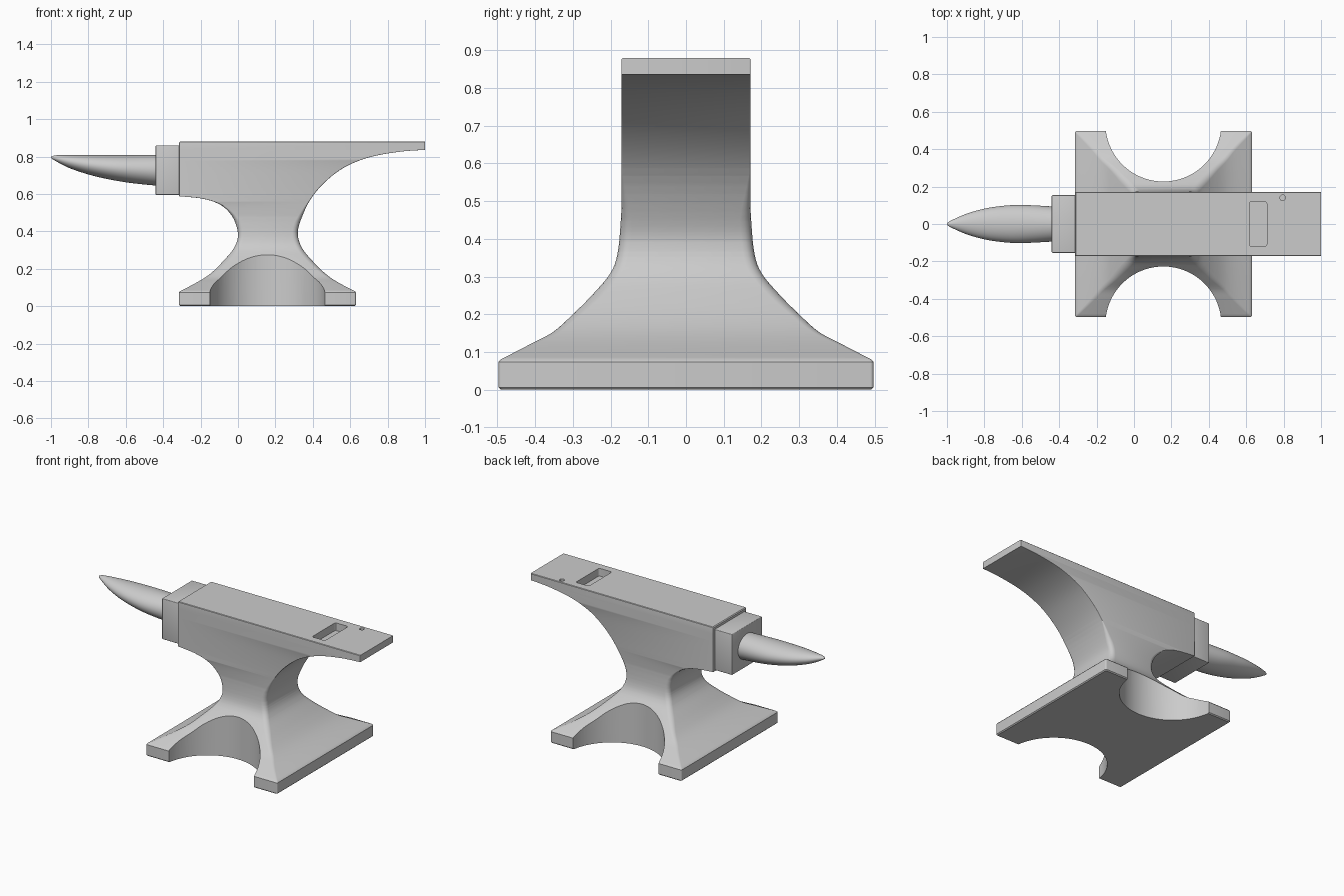
import bpy, bmesh, math

if "Cube" in bpy.data.objects:
    bpy.data.objects.remove(bpy.data.objects["Cube"])


def spline(pts, n=5):
    """Catmull-Rom through 2D points."""
    p = [pts[0]] + pts + [pts[-1]]
    out = []
    for a, b, c, d in zip(p, p[1:], p[2:], p[3:]):
        for i in range(n):
            t = i / n
            out.append(tuple(0.5 * (2 * b[k] + (c[k] - a[k]) * t
                       + (2 * a[k] - 5 * b[k] + 4 * c[k] - d[k]) * t * t
                       + (3 * b[k] - a[k] - 3 * c[k] + d[k]) * t ** 3) for k in (0, 1)))
    return out + [pts[-1]]


def sample(curve, z):
    for (z0, v0), (z1, v1) in zip(curve, curve[1:]):
        if z <= z1:
            return v0 if z1 - z0 < 1e-9 else v0 + (v1 - v0) * max(0, (z - z0) / (z1 - z0))
    return curve[-1][1]


def new_object(name, bm):
    bmesh.ops.recalc_face_normals(bm, faces=bm.faces)
    me = bpy.data.meshes.new(name)
    bm.to_mesh(me)
    bm.free()
    ob = bpy.data.objects.new(name, me)
    bpy.context.collection.objects.link(ob)
    return ob


def loft(name, rings):
    bm = bmesh.new()
    rows = [[bm.verts.new(p) for p in r] for r in rings]
    n = len(rows[0])
    for a, b in zip(rows, rows[1:]):
        for i in range(n):
            j = (i + 1) % n
            bm.faces.new((a[i], a[j], b[j], b[i]))
    bm.faces.new(rows[0])
    bm.faces.new(rows[-1])
    return new_object(name, bm)


def rounded_rect(x0, x1, y, z, r, n=4):
    ring = []
    for k, (cx, cy) in enumerate([(x1 - r, y - r), (x0 + r, y - r), (x0 + r, r - y), (x1 - r, r - y)]):
        for i in range(n + 1):
            a = math.pi / 2 * (k + i / n)
            ring.append((cx + r * math.cos(a), cy + r * math.sin(a), z))
    return ring


def box(name, x0, x1, y0, y1, z0, z1, bevel, vertical_only=False):
    bm = bmesh.new()
    bmesh.ops.create_cube(bm, size=1)
    for v in bm.verts:
        v.co = [lo + (c + 0.5) * (hi - lo) for c, lo, hi in zip(v.co, (x0, y0, z0), (x1, y1, z1))]
    edges = [e for e in bm.edges if not vertical_only
             or abs(e.verts[0].co.z - e.verts[1].co.z) > 1e-4]
    bmesh.ops.bevel(bm, geom=edges, offset=bevel, segments=3, profile=0.5, affect='EDGES')
    return new_object(name, bm)


def cylinder(name, x, y, r, z0, z1, n):
    bm = bmesh.new()
    bmesh.ops.create_cone(bm, cap_ends=True, segments=n, radius1=r, radius2=r, depth=z1 - z0)
    bmesh.ops.translate(bm, verts=bm.verts, vec=(x, y, (z0 + z1) / 2))
    return new_object(name, bm)


def smooth(ob, angle):
    bpy.ops.object.select_all(action='DESELECT')
    ob.select_set(True)
    bpy.context.view_layer.objects.active = ob
    bpy.ops.object.shade_smooth_by_angle(angle=math.radians(angle))


# Body: three silhouettes as (height, offset)
base = [(0, -0.006), (0.006, 0.0), (0.074, 0.0)]
left = [(z, -0.315 - d) for z, d in base] + spline(
    [(0.08, -0.31), (0.13, -0.215), (0.176, -0.145), (0.24, -0.08), (0.31, -0.022), (0.38, 0.0),
     (0.46, -0.02), (0.52, -0.064), (0.556, -0.123), (0.577, -0.203), (0.588, -0.315)]
) + [(0.875, -0.315), (0.88, -0.31)]
right = [(z, 0.63 + d) for z, d in base] + spline(
    [(0.08, 0.625), (0.13, 0.53), (0.176, 0.465), (0.24, 0.40), (0.31, 0.343), (0.38, 0.32),
     (0.45, 0.332), (0.567, 0.385), (0.663, 0.465), (0.743, 0.57), (0.797, 0.705),
     (0.826, 0.866), (0.836, 1.0)]
) + [(0.88, 1.0)]
depth = [(z, 0.497 + d) for z, d in base] + spline(
    [(0.08, 0.492), (0.125, 0.405), (0.155, 0.35), (0.2, 0.30), (0.25, 0.25), (0.31, 0.20),
     (0.37, 0.18), (0.48, 0.171)]
) + [(0.877, 0.171), (0.88, 0.168)]
corner = [(0, 0.008), (0.08, 0.008), (0.25, 0.03), (0.45, 0.03), (0.57, 0.004), (0.88, 0.003)]
profiles = [sorted(c) for c in (left, right, depth, corner)]
levels = sorted({round(z, 3) for c in profiles for z, _ in c})
rings = []
for z in levels:
    x0, x1, y, r = [sample(c, z) for c in profiles]
    rings.append(rounded_rect(x0, x1, y, z, r))
body = loft("anvil_body", rings)

# Cutters: round foot notches, square hole and small round hole
cutters = [cylinder("foot_notch", 0.157, s * 0.537, 0.31, -0.1, 0.5, 96) for s in (-1, 1)]
cutters.append(box("square_hole", 0.617, 0.71, -0.12, 0.12, 0.83, 0.95, 0.012, True))
cutters.append(cylinder("round_hole", 0.795, 0.14, 0.015, 0.845, 0.95, 24))
for c in cutters:
    m = body.modifiers.new(c.name, 'BOOLEAN')
    m.operation, m.solver, m.object = 'DIFFERENCE', 'EXACT', c
    bpy.context.view_layer.objects.active = body
    bpy.ops.object.modifier_apply(modifier=m.name)
for c in cutters:
    bpy.data.objects.remove(c)
smooth(body, 30)

# Step block between face and horn
step = box("step_block", -0.44, -0.30, -0.154, 0.154, 0.595, 0.86, 0.004)
smooth(step, 40)

# Horn: elliptical rings along x, flat top line and rising underside
half_width = sorted(spline([(-1.0, 0.003), (-0.985, 0.015), (-0.9, 0.053), (-0.8, 0.082), (-0.7, 0.097),
                            (-0.6, 0.102), (-0.44, 0.094), (-0.40, 0.09)]))
under = sorted(spline([(-1.0, 0.794), (-0.985, 0.782), (-0.9, 0.738), (-0.765, 0.695), (-0.604, 0.663),
                       (-0.44, 0.645), (-0.40, 0.642)]))
upper = sorted(spline([(-1.0, 0.799), (-0.98, 0.804), (-0.93, 0.808), (-0.40, 0.808)]))
rings = []
for x, w in half_width:
    lo, hi = sample(under, x), sample(upper, x)
    rings.append([(x, w * math.cos(a), (lo + hi) / 2 + (hi - lo) / 2 * math.sin(a))
                  for a in [2 * math.pi * i / 40 for i in range(40)]])
horn = loft("horn", rings)
smooth(horn, 50)
